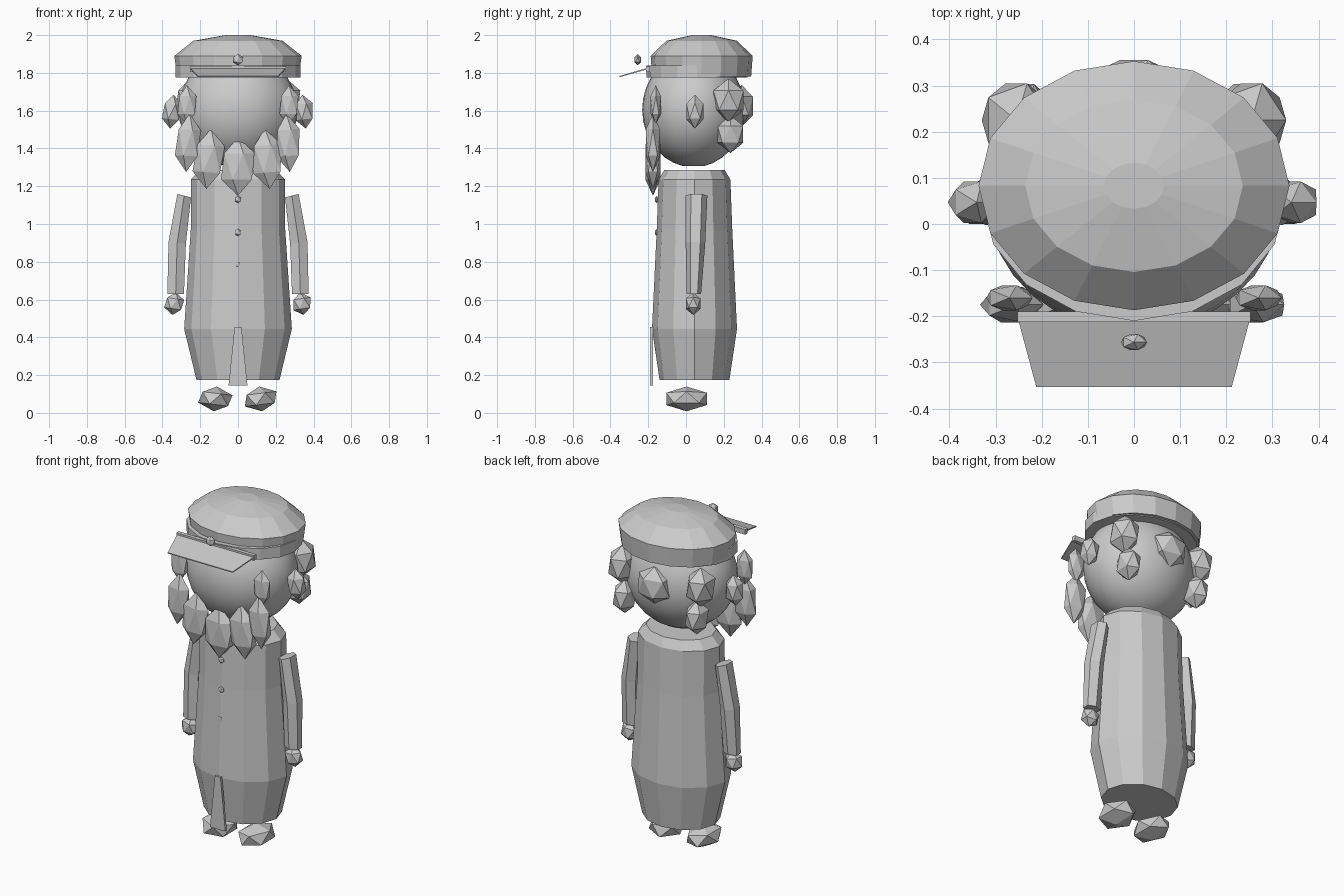
import bpy, bmesh, math
from mathutils import Vector, Matrix

if "Cube" in bpy.data.objects:
    bpy.data.objects.remove(bpy.data.objects["Cube"])

GREY = bpy.data.materials.new("plain grey")
GREY.diffuse_color = (0.6, 0.6, 0.6, 1)
GREY.use_nodes = True
GREY.node_tree.nodes["Principled BSDF"].inputs["Base Color"].default_value = GREY.diffuse_color


def finish(name, bm, smooth=False):
    bmesh.ops.recalc_face_normals(bm, faces=bm.faces)
    me = bpy.data.meshes.new(name)
    bm.to_mesh(me)
    bm.free()
    for p in me.polygons:
        p.use_smooth = smooth
    me.materials.append(GREY)
    ob = bpy.data.objects.new(name, me)
    bpy.context.collection.objects.link(ob)
    return ob


def lathe(name, rings, cy, sides, smooth=False):
    """Stack of elliptical rings (rx, ry, z) with capped ends."""
    bm = bmesh.new()
    loops = []
    for rx, ry, z in rings:
        loops.append([bm.verts.new((rx * math.sin(a), cy - ry * math.cos(a), z))
                      for a in (2 * math.pi * i / sides for i in range(sides))])
    for lo, hi in zip(loops, loops[1:]):
        for i in range(sides):
            j = (i + 1) % sides
            bm.faces.new((lo[i], lo[j], hi[j], hi[i]))
    bm.faces.new(loops[0][::-1])
    bm.faces.new(loops[-1])
    return finish(name, bm, smooth)


def gem(name, centre, half, tilt=0):
    """Low-poly blob with the given half extents."""
    bm = bmesh.new()
    bmesh.ops.create_icosphere(bm, subdivisions=1, radius=1)
    m = (Matrix.Translation(centre) @ Matrix.Rotation(tilt, 4, 'Y')
         @ Matrix.Diagonal((half[0] / .894, half[1] / .85, half[2], 1)))
    bmesh.ops.transform(bm, matrix=m, verts=bm.verts)
    return finish(name, bm)


def prism(name, bottom, top):
    """Solid between two four-point outlines."""
    bm = bmesh.new()
    a = [bm.verts.new(p) for p in bottom]
    b = [bm.verts.new(p) for p in top]
    bm.faces.new(a[::-1])
    bm.faces.new(b)
    for i in range(4):
        j = (i + 1) % 4
        bm.faces.new((a[i], a[j], b[j], b[i]))
    return finish(name, bm)


def arm(name, s):
    """Six-sided sleeve along a bent path."""
    bm = bmesh.new()
    path = [(.285, .055, 1.15, .036, .058, .25), (.322, .05, .90, .046, .052, .1),
            (.33, .042, .63, .044, .038, 0)]
    loops = []
    for x, y, z, rx, ry, slope in path:
        ring = []
        for i in range(6):
            a = math.pi * i / 3 + math.pi / 6
            dx = rx / .866 * math.cos(a)
            ring.append(bm.verts.new((s * (x + dx), y + ry * math.sin(a), z + slope * dx)))
        loops.append(ring)
    for lo, hi in zip(loops, loops[1:]):
        for i in range(6):
            bm.faces.new((lo[i], lo[(i + 1) % 6], hi[(i + 1) % 6], hi[i]))
    bm.faces.new(loops[0])
    bm.faces.new(loops[-1])
    finish(name, bm)


# coat body
lathe("coat", [(.22, .185, .175), (.285, .225, .445), (.25, .2, .97),
               (.25, .19, 1.235), (.2, .16, 1.285)], .045, 12)
# coat front flap
prism("coat_flap",
      [(-.05, -.19, .145), (.05, -.19, .145), (.05, -.175, .145), (-.05, -.175, .145)],
      [(-.018, -.19, .455), (.018, -.19, .455), (.018, -.175, .455), (-.018, -.175, .455)])
# coat buttons
for i, z in enumerate((.785, .955, 1.13)):
    gem(f"button_{i}", (0, -.155, z), (.017, .01, .019))

# head
head = []
for k in range(1, 16):
    t = math.pi * k / 16
    head.append((.315 * math.sin(t), .272 * math.sin(t), 1.605 - .305 * math.cos(t)))
lathe("head", head, .04, 32, True)

# cap crown, front band, peak and badge
lathe("cap", [(.322, .262, 1.78), (.337, .27, 1.89), (.236, .187, 1.97),
              (.065, .05, 2.0)], .083, 16)
lathe("cap_band", [(.33, .268, 1.775), (.33, .268, 1.84)], .058, 16)
prism("cap_peak",
      [(-.212, -.353, 1.777), (.212, -.353, 1.777), (.253, -.2, 1.82), (-.253, -.2, 1.82)],
      [(-.212, -.353, 1.783), (.212, -.353, 1.783), (.253, -.2, 1.828), (-.253, -.2, 1.828)])
prism("peak_strip",
      [(-.253, -.213, 1.805), (.253, -.213, 1.805), (.253, -.19, 1.805), (-.253, -.19, 1.805)],
      [(-.253, -.213, 1.835), (.253, -.213, 1.835), (.253, -.19, 1.835), (-.253, -.19, 1.835)])
gem("cap_badge", (0, -.256, 1.87), (.028, .017, .03))

# single beard and hair locks in the middle
gem("beard_centre", (0, -.175, 1.305), (.09, .04, .155))
gem("hair_back", (0, .295, 1.625), (.1, .06, .11))

# mirrored parts
for side, s in (("left", -1), ("right", 1)):
    gem("beard_inner_" + side, (s * .155, -.175, 1.345), (.08, .04, .16), s * -.08)
    gem("beard_outer_" + side, (s * .265, -.175, 1.43), (.065, .038, .155), s * -.06)
    gem("whisker_" + side, (s * .27, -.16, 1.63), (.05, .027, .105))
    gem("ear_" + side, (s * .35, .047, 1.595), (.05, .045, .09), s * -.1)
    gem("hair_upper_" + side, (s * .255, .225, 1.655), (.075, .08, .115))
    gem("hair_lower_" + side, (s * .235, .235, 1.475), (.06, .068, .1))
    arm("sleeve_" + side, s)
    gem("hand_" + side, (s * .338, .038, .578), (.05, .038, .06), s * -.15)
    gem("foot_" + side, (s * .12, .003, .074), (.088, .107, .066), s * -.12)
